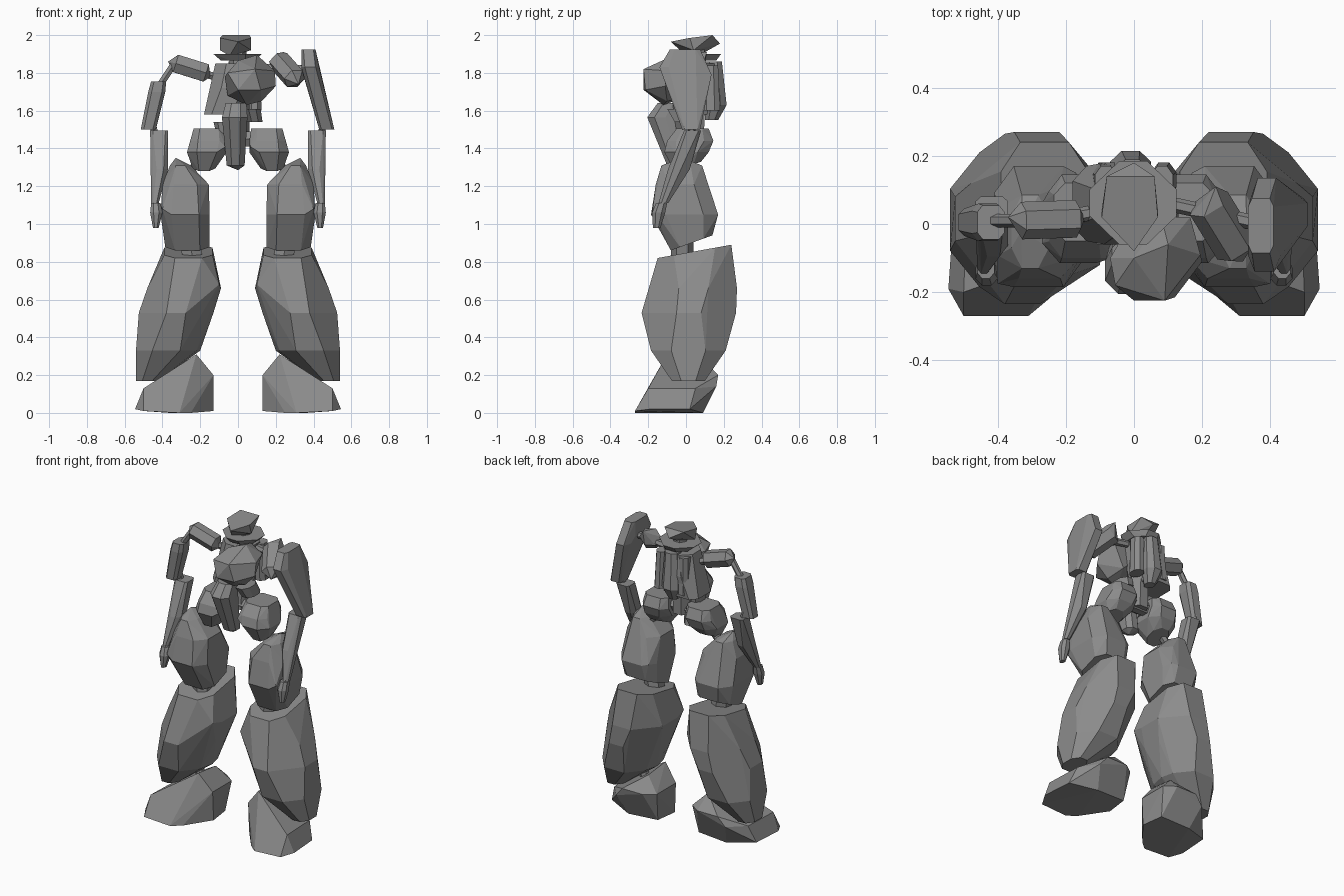
import bpy
import bmesh
from mathutils import Vector

default_cube = bpy.data.objects.get("Cube")
if default_cube:
    bpy.data.objects.remove(default_cube, do_unlink=True)

stone = bpy.data.materials.new("stone grey")
stone.use_nodes = True
grey = (.26, .26, .26, 1)
stone.diffuse_color = grey
stone.node_tree.nodes["Principled BSDF"].inputs["Base Color"].default_value = grey


def spot(x, y, z):
    """One single corner of a stone."""
    return [(x, y, z)]


def section(x, y, z, cut=.28):
    """Chamfered rectangle; z may be a (front, back) pair to tilt it."""
    front, back = z if isinstance(z, tuple) else (z, z)
    corners = []
    for u, v in ((cut, 0), (1 - cut, 0), (1, cut), (1, 1 - cut),
                 (1 - cut, 1), (cut, 1), (0, 1 - cut), (0, cut)):
        corners.append((x[0] + (x[1] - x[0]) * u,
                        y[0] + (y[1] - y[0]) * v,
                        front + (back - front) * v))
    return corners


def tube(start, end, radius, wide=1):
    """Corners of a six-sided bar between two points."""
    start, end = Vector(start), Vector(end)
    turn = (end - start).to_track_quat("Z", "Y")
    ring = [Vector((a * radius, b * radius * wide, 0))
            for a, b in ((1, 0), (.5, .87), (-.5, .87), (-1, 0), (-.5, -.87), (.5, -.87))]
    return [tuple(tip + turn @ corner) for tip in (start, end) for corner in ring]


def rock(name, *groups):
    """Faceted convex stone wrapped round groups of corners."""
    corners = sorted({tuple(round(c, 4) for c in p) for group in groups for p in group})
    bm = bmesh.new()
    for corner in corners:
        bm.verts.new(corner)
    result = bmesh.ops.convex_hull(bm, input=bm.verts)
    spare = {g for g in result["geom_interior"] + result["geom_unused"]
             if isinstance(g, bmesh.types.BMVert)}
    bmesh.ops.delete(bm, geom=list(spare), context="VERTS")
    bmesh.ops.dissolve_limit(bm, angle_limit=.09, verts=bm.verts, edges=bm.edges)
    bmesh.ops.recalc_face_normals(bm, faces=bm.faces)
    mesh = bpy.data.meshes.new(name)
    bm.to_mesh(mesh)
    bm.free()
    mesh.materials.append(stone)
    bpy.context.collection.objects.link(bpy.data.objects.new(name, mesh))


def pair(name, *groups):
    """The same stone on the left and mirrored on the right."""
    rock("left_" + name, *groups)
    rock("right_" + name, *[[(-x, y, z) for x, y, z in group] for group in groups])


# Feet: toes turned outward, ankle peak on the inner side
pair("foot",
     spot(x=.31, y=-.27, z=0), spot(x=.5, y=-.27, z=.01),
     spot(x=.545, y=-.19, z=.02), spot(x=.53, y=.02, z=.02),
     spot(x=.36, y=.09, z=0), spot(x=.15, y=.08, z=.01),
     spot(x=.13, y=-.07, z=.01), spot(x=.25, y=-.22, z=0),
     spot(x=.5, y=-.2, z=.13), spot(x=.49, y=.05, z=.13),
     spot(x=.13, y=-.08, z=.2), spot(x=.13, y=.12, z=.2),
     spot(x=.22, y=-.1, z=.31), spot(x=.22, y=.08, z=.29),
     spot(x=.35, y=.17, z=.2), spot(x=.4, y=.16, z=.14),
     spot(x=.2, y=.17, z=.2))
pair("ankle", tube((.27, .02, .2), (.33, .02, .36), radius=.03))

# Shins: heavy stones leaning outward toward the foot
pair("shin",
     section(x=(.135, .39), y=(-.15, .24), z=(.82, .89), cut=.22),
     section(x=(.09, .48), y=(-.19, .27), z=.66, cut=.33),
     spot(x=.1, y=-.12, z=.68),
     section(x=(.13, .525), y=(-.235, .265), z=.53, cut=.37),
     section(x=(.22, .54), y=(-.185, .21), z=.33, cut=.27),
     section(x=(.42, .54), y=(-.075, .1), z=.17),
     spot(x=.2, y=.02, z=.33))
pair("knee", tube((.24, -.02, .82), (.26, -.02, .93), radius=.06))

# Thighs, with a strong outer front corner
pair("thigh",
     section(x=(.25, .36), y=(-.13, .085), z=1.31),
     section(x=(.155, .4), y=(-.16, .11), z=1.21, cut=.25),
     section(x=(.15, .41), y=(-.185, .17), z=1.05, cut=.22),
     section(x=(.15, .385), y=(-.08, .14), z=(.86, .94), cut=.22),
     spot(x=.4, y=-.175, z=1.08), spot(x=.17, y=.15, z=1.06),
     spot(x=.33, y=-.02, z=1.35))
pair("hip_joint", tube((.18, .01, 1.36), (.28, .01, 1.25), radius=.025))

# Hips
pair("hip",
     section(x=(.07, .235), y=(-.05, .12), z=1.505, cut=.2),
     section(x=(.06, .25), y=(-.1, .145), z=1.44, cut=.2),
     section(x=(.06, .27), y=(-.115, .12), z=1.38, cut=.25),
     section(x=(.12, .24), y=(-.06, .08), z=(1.28, 1.33)),
     spot(x=.065, y=-.1, z=1.41))

# Pelvis and waist
rock("front_guard",
     section(x=(-.065, .045), y=(-.15, -.04), z=1.64),
     section(x=(-.085, .05), y=(-.205, -.07), z=1.565),
     section(x=(-.06, .035), y=(-.1, .0), z=1.31),
     spot(x=0, y=-.05, z=1.285))
rock("waist", tube((0, .04, 1.42), (0, .05, 1.64), radius=.06))
rock("pelvis", tube((-.13, .03, 1.45), (.13, .03, 1.45), radius=.045))
rock("waist_stone",
     section(x=(.03, .12), y=(-.1, .05), z=1.61),
     section(x=(.05, .13), y=(-.06, .08), z=1.54))
rock("side_stone",
     section(x=(-.13, -.05), y=(-.06, .05), z=1.54),
     section(x=(-.1, -.05), y=(-.04, .04), z=1.42))

# Torso leaning to the right, chest boulder and back ridges
rock("torso",
     section(x=(-.12, .09), y=(-.04, .16), z=1.85),
     section(x=(-.15, .07), y=(-.06, .18), z=1.72),
     section(x=(-.18, .02), y=(-.05, .17), z=1.58, cut=.2))
rock("chest",
     spot(x=-.07, y=-.1, z=1.78), spot(x=0, y=-.1, z=1.865),
     spot(x=.1, y=-.06, z=1.895), spot(x=.195, y=-.09, z=1.81),
     spot(x=.2, y=-.11, z=1.73), spot(x=.125, y=-.1, z=1.65),
     spot(x=.045, y=-.12, z=1.63), spot(x=-.055, y=-.08, z=1.68),
     spot(x=-.055, y=-.18, z=1.8), spot(x=0, y=-.225, z=1.71),
     spot(x=.09, y=-.225, z=1.82), spot(x=.12, y=-.215, z=1.71),
     spot(x=.165, y=.02, z=1.82), spot(x=.08, y=.02, z=1.87),
     spot(x=0, y=.02, z=1.78), spot(x=.1, y=.02, z=1.68))
rock("spine_ridge",
     section(x=(-.05, .04), y=(.1, .19), z=1.86),
     section(x=(-.07, .05), y=(.1, .215), z=1.63),
     section(x=(-.04, .02), y=(.1, .17), z=1.55))
pair("back_ridge",
     section(x=(.05, .115), y=(.08, .17), z=1.84),
     section(x=(.05, .125), y=(.08, .18), z=1.6))

# Collar, neck and tilted head slab
rock("collar",
     section(x=(-.13, .125), y=(-.06, .185), z=1.9, cut=.34),
     section(x=(-.09, .09), y=(-.03, .16), z=1.865))
rock("neck", tube((0, .06, 1.84), (0, .06, 1.95), radius=.045))
rock("head",
     spot(x=-.095, y=.02, z=1.985), spot(x=.07, y=.02, z=1.985),
     spot(x=-.08, y=.14, z=2), spot(x=.06, y=.14, z=2),
     spot(x=0, y=-.08, z=1.965), spot(x=0, y=.18, z=1.955),
     spot(x=-.095, y=.04, z=1.92), spot(x=.07, y=.04, z=1.92),
     spot(x=-.045, y=.0, z=1.89), spot(x=.0, y=.1, z=1.91))

# Left shoulder and broad upper arm slab
rock("left_shoulder",
     tube((.22, .06, 1.86), (.3, -.07, 1.77), radius=.065, wide=.9),
     spot(x=.24, y=.11, z=1.91), spot(x=.32, y=-.11, z=1.74))
rock("left_upper_arm",
     section(x=(.335, .41), y=(-.085, .075), z=1.925, cut=.15),
     section(x=(.335, .43), y=(-.14, .1), z=1.83, cut=.2),
     section(x=(.345, .435), y=(-.12, .135), z=1.79, cut=.2),
     section(x=(.43, .51), y=(-.02, .075), z=1.5, cut=.15))
rock("left_shoulder_joint", tube((.1, .06, 1.83), (.37, .0, 1.82), radius=.022))

# Right shoulder and slim upper arm
rock("right_shoulder",
     tube((-.33, .01, 1.85), (-.17, .015, 1.8), radius=.055),
     spot(x=-.37, y=.02, z=1.86), spot(x=-.145, y=.015, z=1.78))
rock("right_upper_arm",
     section(x=(-.46, -.38), y=(-.045, .055), z=1.755, cut=.2),
     section(x=(-.475, -.385), y=(-.05, .06), z=1.7, cut=.2),
     section(x=(-.515, -.435), y=(-.035, .045), z=1.5, cut=.2))
rock("right_shoulder_joint", tube((-.08, .04, 1.77), (-.2, .02, 1.8), radius=.022))
rock("right_arm_joint", tube((-.33, .01, 1.86), (-.41, .01, 1.74), radius=.02))

# Forearms swinging forward, elbows and hands
pair("elbow", tube((.455, .03, 1.54), (.425, .03, 1.42), radius=.02))
pair("forearm",
     section(x=(.37, .465), y=(-.01, .08), z=1.495, cut=.15),
     section(x=(.37, .455), y=(-.095, .02), z=1.29),
     section(x=(.42, .46), y=(-.145, -.095), z=1.11))
pair("hand",
     section(x=(.41, .46), y=(-.16, -.1), z=1.11),
     section(x=(.4, .465), y=(-.18, -.11), z=1.06),
     section(x=(.42, .45), y=(-.175, -.135), z=.98))
